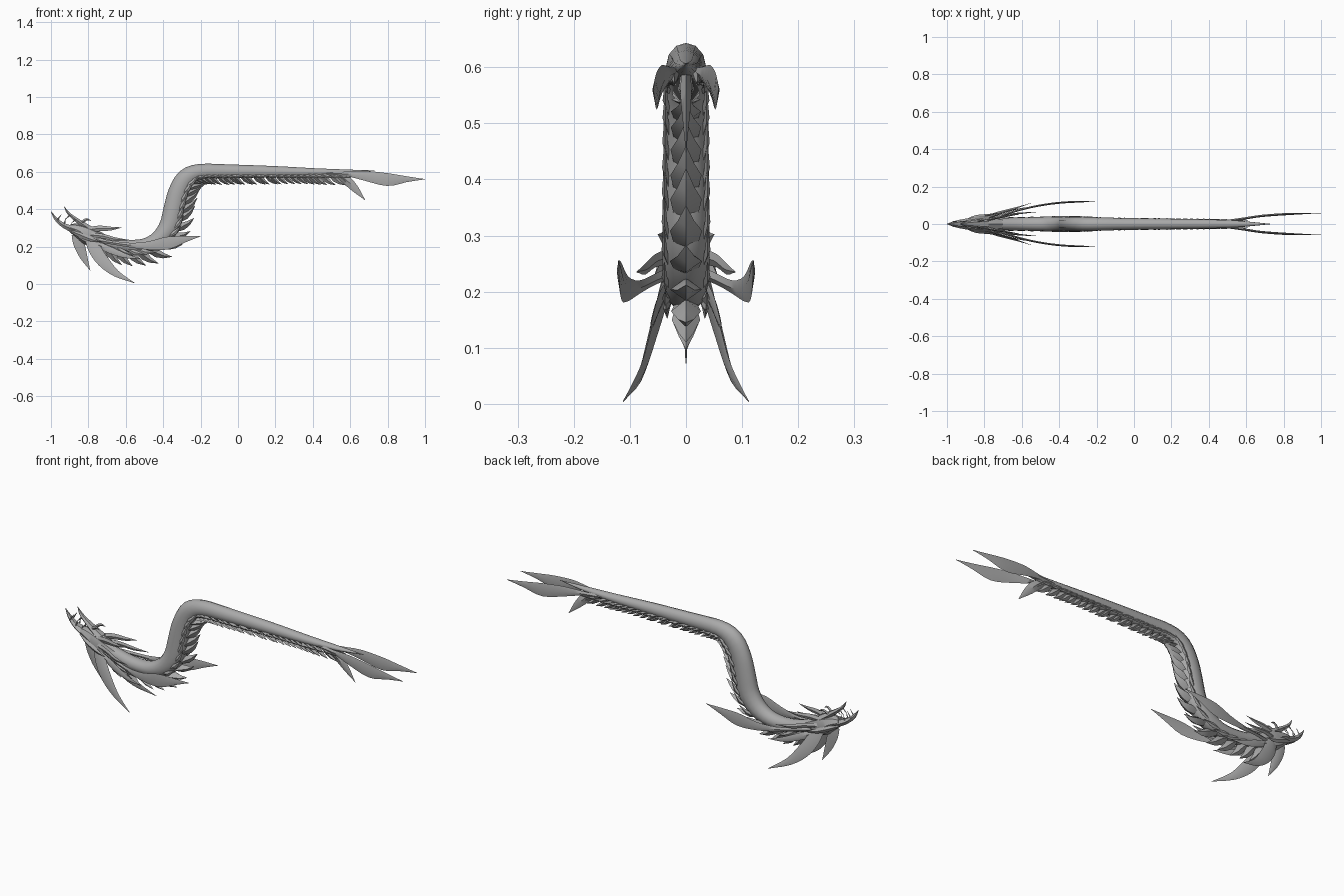
import bpy, math
from mathutils import Vector

grey = bpy.data.materials.new("scale grey")
grey.diffuse_color = (0.4, 0.4, 0.4, 1)


def curve(keys, steps):
    """Catmull-Rom interpolation of key tuples."""
    k = [Vector(p) for p in keys]
    k = [2 * k[0] - k[1]] + k + [2 * k[-1] - k[-2]]
    out = []
    for i in range(1, len(k) - 2):
        a, b, c, d = k[i - 1:i + 3]
        for j in range(steps):
            t = j / steps
            out.append(0.5 * (2 * b + (c - a) * t + (2 * a - 5 * b + 4 * c - d) * t * t
                              + (3 * b - a - 3 * c + d) * t ** 3))
    return out + [k[-2]]


def tube(pts, radii, sides, V, F):
    """Append a closed elliptical tube; radii = (sideways, in-plane)."""
    start = len(V)
    for i, (p, (ry, rn)) in enumerate(zip(pts, radii)):
        t = (pts[min(i + 1, len(pts) - 1)] - pts[max(i - 1, 0)]).normalized()
        s = (Vector((0, 1, 0)) - t * t.y).normalized()
        n = t.cross(s)
        for j in range(sides):
            a = math.tau * j / sides
            V.append(p + s * (ry * math.cos(a)) + n * (rn * math.sin(a)))
        if i:
            b = start + (i - 1) * sides
            for j in range(sides):
                k = (j + 1) % sides
                F.append((b + j, b + k, b + sides + k, b + sides + j))
    F.append(tuple(range(start + sides - 1, start - 1, -1)))
    F.append(tuple(range(len(V) - sides, len(V))))


def finish(name, V, F, angle):
    me = bpy.data.meshes.new(name)
    me.from_pydata(V, [], F)
    me.materials.append(grey)
    me.polygons.foreach_set("use_smooth", [True] * len(me.polygons))
    me.set_sharp_from_angle(angle=math.radians(angle))
    ob = bpy.data.objects.new(name, me)
    bpy.context.collection.objects.link(ob)
    return ob


def part(name, keys, sides=4, steps=3, pair=False, angle=40):
    """keys: (x, y, z, sideways radius, in-plane radius)."""
    rows = curve(keys, steps)
    V, F = [], []
    tube([Vector(r[:3]) for r in rows],
         [(max(r[3], .0008), max(r[4], .0008)) for r in rows], sides, V, F)
    if pair:
        n = len(V)
        V += [Vector((v.x, -v.y, v.z)) for v in V]
        F += [tuple(n + i for i in reversed(f)) for f in F]
    return finish(name, V, F, angle)


# Serpentine body
SPINE = [(-.78, 0, .245, .034, .036), (-.70, 0, .222, .033, .035), (-.60, 0, .203, .035, .034),
         (-.50, 0, .205, .038, .038), (-.42, 0, .240, .042, .048), (-.365, 0, .31, .042, .056),
         (-.342, 0, .40, .041, .056), (-.318, 0, .49, .040, .055), (-.275, 0, .565, .039, .052),
         (-.20, 0, .600, .036, .042), (-.05, 0, .602, .032, .037), (.20, 0, .600, .028, .030),
         (.40, 0, .597, .024, .022), (.55, 0, .599, .018, .014), (.66, 0, .603, .008, .006),
         (.73, 0, .606, .001, .001)]
part("body", SPINE, sides=12, steps=3, angle=60)

# Row of swept back plates along the spine
path = curve(SPINE, 12)
V, F = [], []
travelled, following = 0, .05
for a, b in zip(path, path[1:]):
    travelled += (b - a).xz.length if hasattr(a, "xz") else (Vector(b[:3]) - Vector(a[:3])).length
    if travelled < following or a[0] > .56:
        continue
    p = Vector(a[:3])
    t = (Vector(b[:3]) - p).normalized()
    n = Vector((t.z, 0, -t.x))
    x = p.x
    size = .088 if x < -.42 else .078 if x < -.26 else .052 if x < .3 else .05 + (x - .3) * .1
    following += size * .62
    root = p + n * (a[4] * .72)
    w = a[3] * .85
    tube([root - t * size * .25, root + n * size * .32 + t * size * .2,
          root + n * size * .62 + t * size * .55, root + n * size * .85 + t * size * 1.0],
         [(w * .6, size * .10), (w * .8, size * .26), (w * .42, size * .16), (.0008, .0008)], 4, V, F)
    # side barbs flanking each plate
    for s in (-1, 1):
        q = p + n * (a[4] * .45) + Vector((0, s * a[3] * .75, 0))
        o = Vector((0, s * size * .09, 0))
        tube([q - t * size * .2, q + n * size * .2 + t * size * .3 + o,
              q + n * size * .3 + t * size * .95 + o],
             [(.003, size * .08), (.005, size * .15), (.0008, .0008)], 4, V, F)
finish("back_plates", V, F, 30)

# Tail: hooked fin and two long blades
part("tail_hook", [(.53, 0, .59, .008, .012), (.58, 0, .555, .010, .024),
                   (.63, 0, .505, .006, .018), (.68, 0, .448, 0, 0)])
part("tail_blades", [(.46, .012, .592, .006, .008), (.58, .028, .588, .006, .012),
                     (.68, .043, .578, .006, .026), (.80, .052, .558, .006, .034),
                     (.90, .056, .560, .004, .016), (1.0, .058, .560, 0, 0)], pair=True)

# Long leaf-shaped side whiskers
part("side_whiskers", [(-.76, .025, .235, .010, .012), (-.68, .055, .222, .006, .010),
                       (-.58, .083, .208, .005, .012), (-.48, .103, .205, .005, .022),
                       (-.38, .115, .218, .005, .034), (-.29, .119, .238, .004, .018),
                       (-.20, .120, .255, 0, 0)], pair=True)

# Skull and jaws
part("skull", [(-.70, 0, .225, .030, .030), (-.76, 0, .243, .040, .045), (-.81, 0, .262, .043, .050),
               (-.86, 0, .288, .036, .036), (-.90, 0, .302, .026, .020)], sides=8)
part("snout", [(-.83, 0, .268, .036, .026), (-.89, 0, .294, .030, .020), (-.94, 0, .318, .021, .014),
               (-.975, 0, .350, .011, .010), (-1.0, 0, .388, .001, .001)], sides=6)
part("jaw", [(-.79, 0, .290, .030, .022), (-.835, 0, .322, .024, .016), (-.88, 0, .355, .016, .011),
             (-.91, 0, .382, .010, .008), (-.93, 0, .415, .001, .001)], sides=6)
part("brow_ridges", [(-.90, .018, .285, .006, .006), (-.85, .036, .265, .010, .014),
                     (-.79, .046, .240, .007, .012), (-.73, .058, .225, 0, 0)], pair=True)
V, F = [], []
for s in (-1, 1):
    for x, z, dx, dz in ((-.965, .342, .022, .032), (-.93, .318, .010, .034), (-.895, .304, .005, .028),
                         (-.90, .368, -.022, -.022), (-.87, .345, -.018, -.020)):
        q = Vector((x, s * .013, z))
        tube([q, q + Vector((dx, 0, dz))], [(.004, .005), (.0006, .0006)], 4, V, F)
finish("teeth", V, F, 30)

# Head crest, great horns and cheek spikes
part("head_crest", [(-.86, 0, .265, .008, .030), (-.85, 0, .215, .009, .030),
                    (-.825, 0, .145, .006, .020), (-.79, 0, .072, 0, 0)])
part("great_horns", [(-.79, .025, .245, .012, .030), (-.765, .042, .185, .010, .034),
                     (-.72, .060, .120, .008, .032), (-.65, .080, .055, .005, .018),
                     (-.55, .112, .004, 0, 0)], pair=True)
part("jaw_spikes", [(-.80, .020, .290, .008, .014), (-.74, .032, .297, .006, .015),
                    (-.68, .042, .296, .004, .010), (-.62, .050, .302, 0, 0)], pair=True)
part("chin_spikes", [(-.84, .012, .325, .005, .008), (-.81, .020, .345, .004, .007),
                     (-.785, .025, .337, 0, 0)], pair=True)
part("cheek_spikes", [(-.79, .032, .262, .008, .014), (-.72, .055, .255, .005, .012),
                      (-.66, .073, .240, .004, .010), (-.58, .088, .235, 0, 0)], pair=True)
part("neck_spikes", [(-.76, .030, .215, .008, .016), (-.68, .048, .180, .006, .018),
                     (-.60, .058, .150, .004, .012), (-.52, .064, .135, 0, 0)], pair=True)
